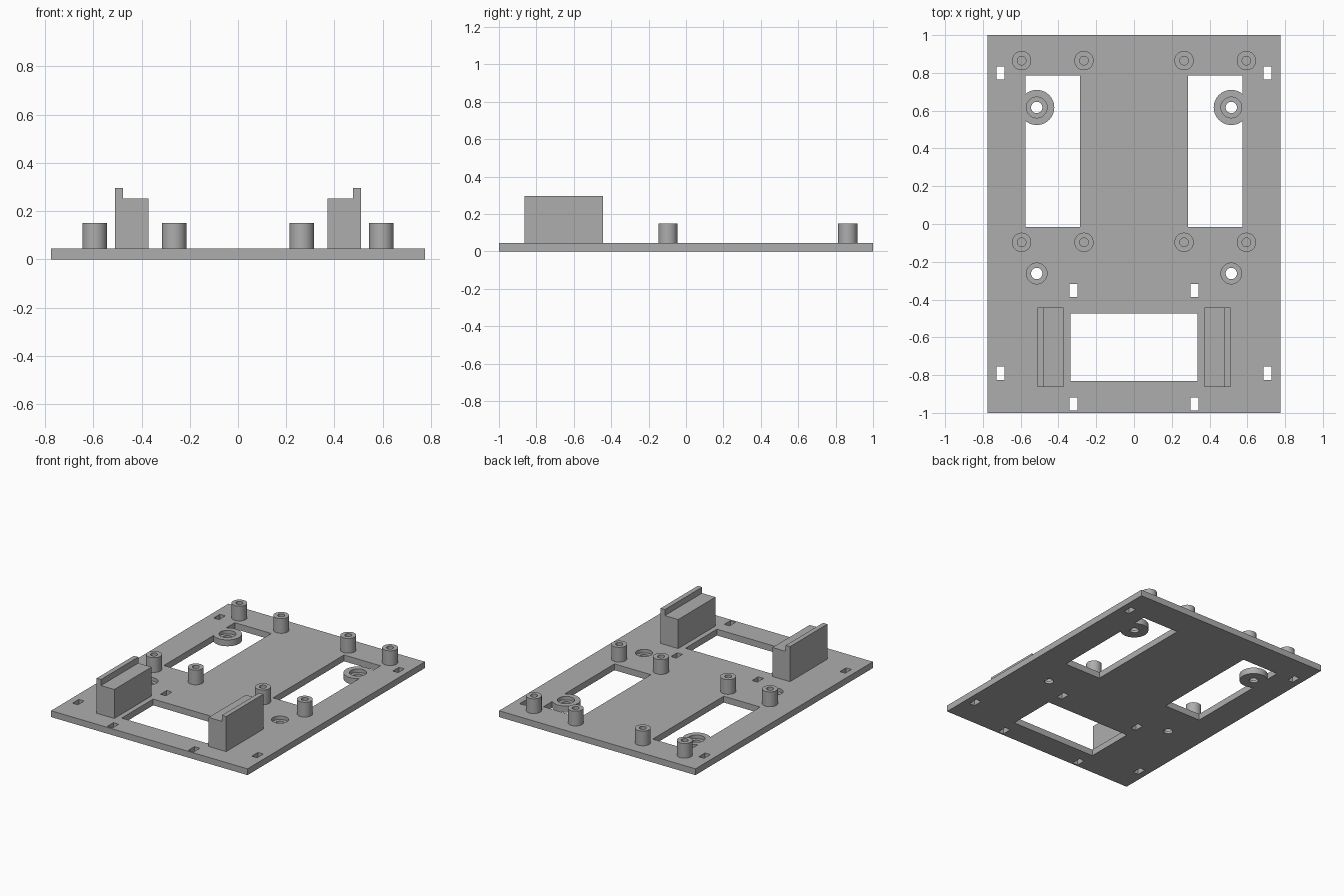
import bpy
import math

cube = bpy.data.objects.get("Cube")
if cube:
    bpy.data.objects.remove(cube, do_unlink=True)

grey = bpy.data.materials.new("plain grey")
grey.use_nodes = True
colour = (0.42, 0.42, 0.42, 1)
grey.diffuse_color = colour
grey.node_tree.nodes["Principled BSDF"].inputs["Base Color"].default_value = colour

THICK = 0.045


def box(name, x0, x1, y0, y1, z0, z1):
    bpy.ops.mesh.primitive_cube_add(size=1, location=((x0 + x1) / 2, (y0 + y1) / 2, (z0 + z1) / 2))
    ob = bpy.context.object
    ob.name = name
    ob.scale = (x1 - x0, y1 - y0, z1 - z0)
    bpy.ops.object.transform_apply(location=True, rotation=False, scale=True)
    ob.data.materials.append(grey)
    return ob


def cylinder(name, x, y, radius, z0, z1):
    bpy.ops.mesh.primitive_cylinder_add(vertices=48, radius=radius, depth=z1 - z0,
                                        location=(x, y, (z0 + z1) / 2))
    ob = bpy.context.object
    ob.name = name
    ob.data.materials.append(grey)
    return ob


def cut(target, cutter):
    mod = target.modifiers.new("cut", 'BOOLEAN')
    mod.operation = 'DIFFERENCE'
    mod.solver = 'EXACT'
    mod.object = cutter
    bpy.context.view_layer.objects.active = target
    bpy.ops.object.modifier_apply(modifier=mod.name)
    bpy.data.objects.remove(cutter, do_unlink=True)


def smooth(ob):
    bpy.ops.object.select_all(action='DESELECT')
    ob.select_set(True)
    bpy.context.view_layer.objects.active = ob
    bpy.ops.object.shade_smooth_by_angle(angle=math.radians(30))


# Base plate with the front window
plate = box("base_plate", -0.775, 0.775, -1, 1, 0, THICK)
cut(plate, box("front_window", -0.337, 0.337, -0.83, -0.475, -0.1, 0.2))

for side, label in ((1, "left"), (-1, "right")):
    # Long side window, leaving a round screw boss on its outer edge
    xs = sorted((side * 0.287, side * 0.575))
    window = box("window", *xs, -0.015, 0.785, -0.1, 0.2)
    cut(window, cylinder("boss", side * 0.515, 0.617, 0.093, -0.2, 0.3))
    cut(plate, window)

    # Counterbored screw holes
    for y in (0.617, -0.262):
        cut(plate, cylinder("counterbore", side * 0.515, y, 0.055, 0.02, 0.2))
        cut(plate, cylinder("screw_hole", side * 0.515, y, 0.03, -0.1, 0.2))

    # Small strap slots
    for x, y in ((0.707, 0.8), (0.707, -0.79), (0.32, -0.352), (0.32, -0.953)):
        x *= side
        cut(plate, box("slot", x - 0.021, x + 0.021, y - 0.035, y + 0.035, -0.1, 0.2))

    # Standoff posts with blind bores
    for x in (0.265, 0.595):
        for y in (0.865, -0.097):
            post = cylinder(label + "_standoff", side * x, y, 0.051, THICK, 0.15)
            cut(post, cylinder("bore", side * x, y, 0.023, THICK + 0.005, 0.3))
            smooth(post)

    # Side bracket: solid block with a taller outer wall
    xs = sorted((side * 0.372, side * 0.477))
    box(label + "_bracket_block", *xs, -0.863, -0.443, THICK, 0.252)
    xs = sorted((side * 0.477, side * 0.511))
    box(label + "_bracket_wall", *xs, -0.863, -0.443, THICK, 0.295)

smooth(plate)
